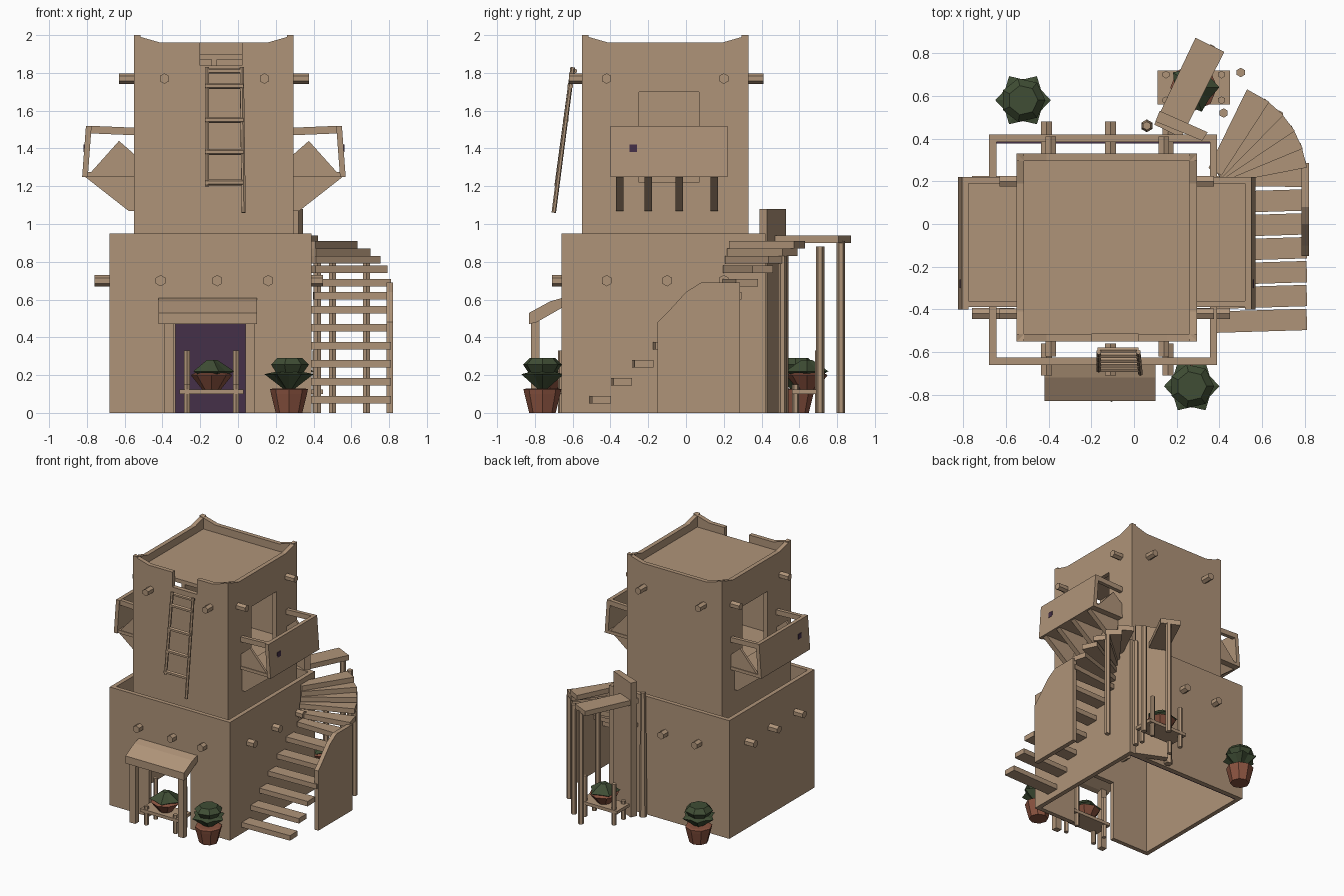
import bpy, bmesh, math
from mathutils import Vector, Matrix

if "Cube" in bpy.data.objects:
    bpy.data.objects.remove(bpy.data.objects["Cube"])

def mat(name, c):
    m = bpy.data.materials.new(name)
    m.diffuse_color = (*c, 1)
    m.use_nodes = True
    m.node_tree.nodes["Principled BSDF"].inputs["Base Color"].default_value = m.diffuse_color
    return m

CLAY = mat("clay", (0.43, 0.295, 0.19))
POT = mat("terracotta", (0.25, 0.085, 0.05))
LEAF = mat("leaf green", (0.05, 0.075, 0.035))
DARK = mat("dark purple", (0.06, 0.03, 0.065))

def make(name, bm, m):
    bmesh.ops.recalc_face_normals(bm, faces=bm.faces)
    me = bpy.data.meshes.new(name)
    bm.to_mesh(me)
    bm.free()
    me.materials.append(m)
    ob = bpy.data.objects.new(name, me)
    bpy.context.collection.objects.link(ob)
    return ob

def prism(name, pts, axis, lo, hi, m=CLAY):
    """Extrude a 2D profile: (x,z) along y, (y,z) along x, or (x,y) along z."""
    put = {"x": lambda a, b, c: (c, a, b), "y": lambda a, b, c: (a, c, b),
           "z": lambda a, b, c: (a, b, c)}[axis]
    bm = bmesh.new()
    A = [bm.verts.new(put(a, b, lo)) for a, b in pts]
    B = [bm.verts.new(put(a, b, hi)) for a, b in pts]
    bm.faces.new(A)
    bm.faces.new(B)
    n = len(pts)
    for i in range(n):
        j = (i + 1) % n
        bm.faces.new((A[i], A[j], B[j], B[i]))
    return make(name, bm, m)

def box(name, x0, x1, y0, y1, z0, z1, m=CLAY):
    return prism(name, [(x0, y0), (x1, y0), (x1, y1), (x0, y1)], "z", z0, z1, m)

def rod(name, a, b, r, r2=None, n=6, m=CLAY):
    a, b = Vector(a), Vector(b)
    d = b - a
    M = Matrix.Translation((a + b) / 2) @ d.to_track_quat("Z", "Y").to_matrix().to_4x4()
    bm = bmesh.new()
    bmesh.ops.create_cone(bm, cap_ends=True, segments=n, radius1=r, depth=d.length,
                          radius2=r if r2 is None else r2, matrix=M)
    return make(name, bm, m)

def lathe(name, prof, x, y, n, m, star=1.0):
    """Revolve (r,z) points; star shrinks every other side to a leaf notch."""
    bm = bmesh.new()
    rings = []
    for r, z in prof:
        rings.append([bm.verts.new((x + r * (star if i % 2 else 1) * math.cos(math.tau * i / n),
                                    y + r * (star if i % 2 else 1) * math.sin(math.tau * i / n), z))
                      for i in range(n)])
    for A, B in zip(rings, rings[1:]):
        for i in range(n):
            j = (i + 1) % n
            bm.faces.new((A[i], A[j], B[j], B[i]))
    bm.faces.new(rings[0])
    bm.faces.new(rings[-1])
    return make(name, bm, m)

T = 0.035
# lower storey: four thin walls, doorway in the front, open top and bottom
LX0, LX1, LY0, LY1, LZ = -0.68, 0.39, -0.66, 0.42, 0.95
prism("lower_front_wall", [(LX0, 0), (-0.33, 0), (-0.33, 0.47), (0.04, 0.47), (0.04, 0),
                           (LX1, 0), (LX1, LZ), (LX0, LZ)], "y", LY0, LY0 + T)
box("lower_back_wall", LX0, LX1, LY1 - T, LY1, 0, LZ)
box("lower_left_wall", LX0, LX0 + T, LY0 + T, LY1 - T, 0, LZ)
box("lower_right_wall", LX1 - T, LX1, LY0 + T, LY1 - T, 0, LZ)
box("dark_interior", LX0 + T, LX1 - T, LY1 - T - 0.008, LY1 - T, 0, 0.7, DARK)

# upper storey: raised parapet corners, ladder notch in front, balcony doors
UX0, UX1, UY0, UY1, UZ = -0.55, 0.295, -0.55, 0.33, 0.72

def parapet(lo, hi, notch=()):
    return [(lo, UZ), (hi, UZ), (hi, 2.0), (hi - 0.14, 1.96), *notch, (lo + 0.14, 1.96), (lo, 2.0)]

prism("upper_front_wall", parapet(UX0, UX1, [(0.02, 1.96), (0.02, 1.84), (-0.2, 1.84), (-0.2, 1.96)]),
      "y", UY0, UY0 + T)
prism("upper_back_wall", parapet(UX0, UX1), "y", UY1 - T, UY1)
cutter = box("door_cutter", -1, 1, -0.25, 0.07, 1.22, 1.70)
for nm, x in (("upper_left_wall", UX0), ("upper_right_wall", UX1 - T)):
    w = prism(nm, parapet(UY0, UY1), "x", x, x + T)
    b = w.modifiers.new("door", "BOOLEAN")
    b.object, b.operation, b.solver = cutter, "DIFFERENCE", "EXACT"
    bpy.context.view_layer.objects.active = w
    bpy.ops.object.modifier_apply(modifier="door")
bpy.data.objects.remove(cutter)
box("roof", UX0 + T, UX1 - T, UY0 + T, UY1 - T, 1.87, 1.90)
box("upper_floor", UX0 + T, UX1 - T, UY0 + T, UY1 - T, 1.19, 1.22)
box("room_partition", -0.14, -0.11, UY0 + T, UY1 - T, 1.22, 1.87)

# protruding roof beams
for x in (-0.41, -0.11, 0.16):
    rod("lower_beam", (x, LY0 - 0.05, 0.70), (x, LY0 + 0.1, 0.70), 0.03)
    rod("lower_beam", (x, LY1 - 0.1, 0.70), (x, LY1 + 0.06, 0.70), 0.03)
for y in (-0.42, -0.10, 0.20):
    rod("lower_beam", (LX0 - 0.08, y, 0.70), (LX0 + 0.12, y, 0.70), 0.03)
    rod("lower_beam", (LX1 - 0.1, y, 0.70), (LX1 + 0.06, y, 0.70), 0.03)
for x in (-0.39, 0.14):
    rod("upper_beam", (x, UY0 - 0.07, 1.77), (x, UY0 + 0.02, 1.77), 0.028)
    rod("upper_beam", (x, UY1 - 0.02, 1.77), (x, UY1 + 0.08, 1.77), 0.028)
for y in (-0.42, 0.20):
    rod("upper_beam", (UX0 - 0.08, y, 1.77), (UX0 + 0.02, y, 1.77), 0.028)
    rod("upper_beam", (UX1 - 0.02, y, 1.77), (UX1 + 0.08, y, 1.77), 0.028)

# balconies on both sides
for s, wx in ((1, UX1), (-1, UX0)):
    X = lambda d: wx + s * d
    box("balcony_floor", *sorted((X(0), X(0.26))), -0.39, 0.22, 1.25, 1.275)
    prism("balcony_panel", [(X(0.245), 1.25), (X(0.275), 1.25), (X(0.255), 1.52), (X(0.225), 1.52)],
          "y", -0.40, 0.22)
    box("balcony_dot", *sorted((X(0.258), X(0.268))), -0.30, -0.26, 1.38, 1.42, DARK)
    for y in (-0.39, 0.19):
        prism("balcony_rail", [(X(0), 1.47), (X(0.24), 1.48), (X(0.24), 1.52), (X(0), 1.51)],
              "y", y, y + 0.03)
        prism("balcony_side", [(X(0), 1.25), (X(0.25), 1.25), (X(0.08), 1.44), (X(0), 1.37)],
              "y", y + 0.005, y + 0.025)
    for y in (-0.35, -0.20, -0.035, 0.15):
        prism("balcony_bracket", [(X(-0.01), 1.07), (X(0.03), 1.07), (X(0.26), 1.25), (X(-0.01), 1.25)],
              "y", y - 0.02, y + 0.02)

# leaning ladder
rod("ladder_left_rail", (-0.165, -0.60, 1.83), (-0.165, -0.685, 1.20), 0.012)
rod("ladder_right_rail", (0.02, -0.60, 1.83), (0.03, -0.70, 1.06), 0.012)
for z in (1.73, 1.55, 1.38, 1.22):
    y = -0.60 - (1.83 - z) * 0.132
    rod("ladder_rung", (-0.175, y, z), (0.03, y, z), 0.016)
rod("ladder_top_rung", (-0.17, -0.59, 1.81), (0.02, -0.59, 1.81), 0.014)

# porch canopy, posts and produce stand
prism("canopy", [(-0.65, 0.61), (-0.72, 0.59), (-0.83, 0.53), (-0.83, 0.47), (-0.79, 0.48),
                 (-0.65, 0.56)], "x", -0.42, 0.10)
for x in (-0.365, 0.065):
    box("porch_post", x - 0.025, x + 0.025, -0.82, -0.775, 0, 0.5)

def stand(x, y):
    box("stand_shelf", x - 0.17, x + 0.17, y - 0.08, y + 0.08, 0.10, 0.125)
    for sx in (-0.13, 0.13):
        for sy in (-0.06, 0.06):
            rod("stand_leg", (x + sx, y + sy, 0), (x + sx, y + sy, 0.15 if sy < 0 else 0.33), 0.018)
    lathe("stand_bowl", [(0.05, 0.125), (0.11, 0.20), (0.09, 0.21)], x, y, 8, POT)
    lathe("stand_greens", [(0.08, 0.20), (0.12, 0.22), (0.03, 0.28)], x, y, 10, LEAF, 0.75)

stand(-0.14, -0.72)
stand(0.28, 0.64)

# potted plants
for x, y in ((0.27, -0.76), (-0.52, 0.58)):
    lathe("plant_pot", [(0.07, 0), (0.095, 0.10), (0.10, 0.125), (0.08, 0.13)], x, y, 8, POT)
    lathe("plant_lower_leaves", [(0.02, 0.12), (0.13, 0.205), (0.06, 0.22)], x, y, 12, LEAF, 0.75)
    lathe("plant_upper_leaves", [(0.06, 0.19), (0.105, 0.255), (0.07, 0.29)], x, y, 7, LEAF)

# winding staircase: straight flight, then fanned treads
def tread(cx, cy, ang, r0, r1, w0, w1, z):
    c, s = math.cos(ang), math.sin(ang)
    pts = [(r0, -w0), (r1, -w1), (r1, w1), (r0, w0)]
    prism("stair_tread", [(cx + a * c - b * s, cy + a * s + b * c) for a, b in pts],
          "z", z - 0.02, z + 0.02)

for i in range(6):
    tread(0.38, -0.46 + 0.112 * i, 0.03, 0.0, 0.43, 0.05, 0.05, 0.07 + 0.095 * i)
for i, z in enumerate((0.62, 0.69, 0.76, 0.81, 0.85, 0.89)):
    tread(0.36, 0.21, math.radians(3 + 11.5 * i), 0.04, 0.45, 0.035, 0.06, z)
tread(0.18, 0.48, math.radians(64), -0.05, 0.40, 0.07, 0.075, 0.92)
for x, y, z in ((0.68, 0.51, 0.83), (0.50, 0.71, 0.88), (0.36, 0.82, 0.91), (0.42, 0.52, 0.87)):
    rod("stair_post", (x, y, 0), (x, y, z), 0.022)
prism("stair_side_panel", [(-0.15, 0), (0.285, 0), (0.285, 0.69), (0.08, 0.69), (0.0, 0.64),
                           (-0.10, 0.53), (-0.15, 0.48)], "x", 0.785, 0.82)

# tall landing boards against the back wall
prism("landing_board", [(0.10, 0.48), (0.32, 0.39), (0.345, 0.43), (0.12, 0.53)], "z", 0, 1.08)
rod("landing_peg", (0.06, 0.46, 0), (0.06, 0.46, 1.0), 0.03, 0.02)
